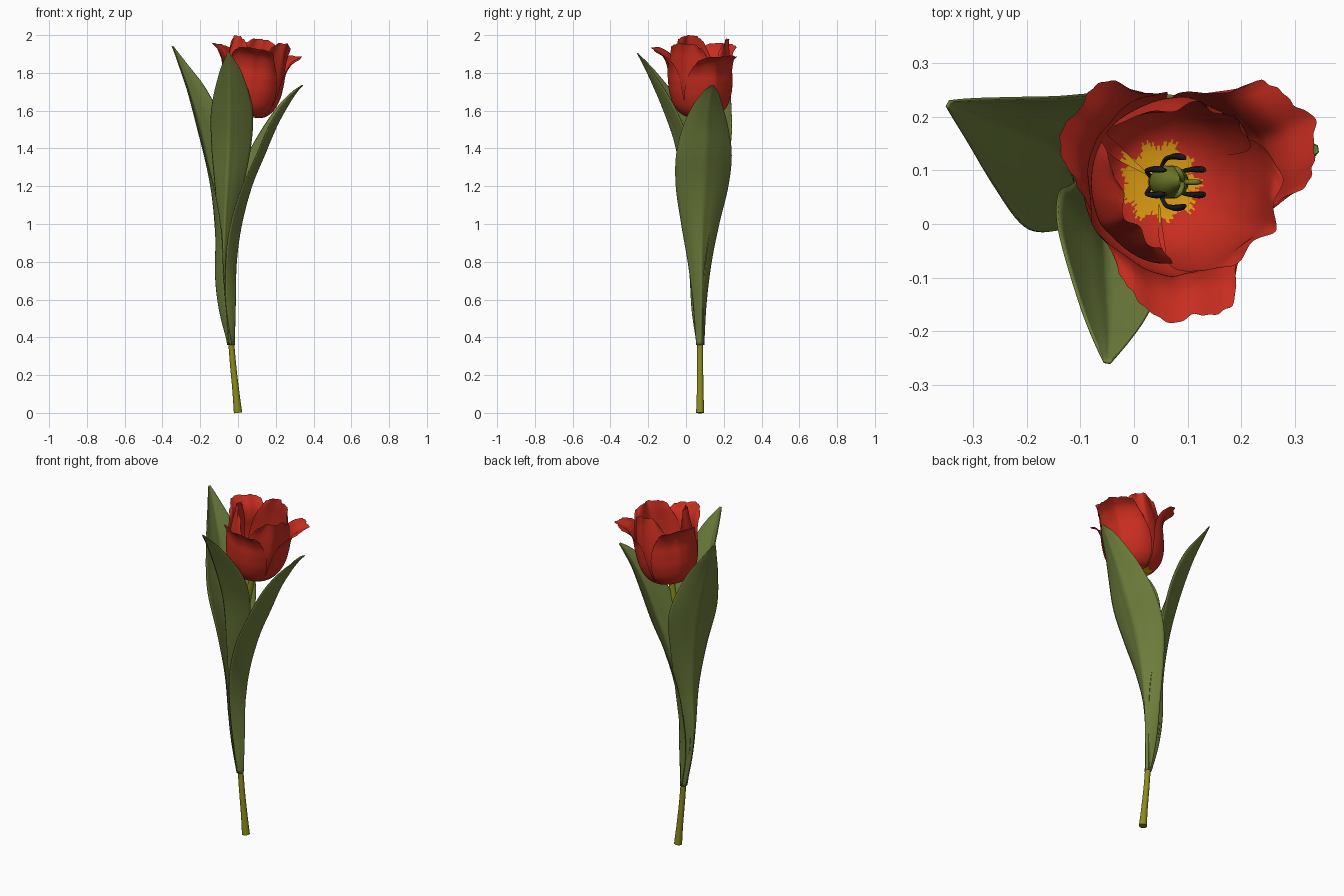
import bpy, bmesh, math
from mathutils import Vector, Matrix

if "Cube" in bpy.data.objects:
    bpy.data.objects.remove(bpy.data.objects["Cube"])


def material(name, rgb):
    m = bpy.data.materials.new(name)
    m.diffuse_color = (*rgb, 1)
    m.use_nodes = True
    m.node_tree.nodes["Principled BSDF"].inputs["Base Color"].default_value = m.diffuse_color
    return m


RED = material("petal red", (0.58, 0.026, 0.014))
YELLOW = material("petal base yellow", (0.74, 0.34, 0.006))
LEAF = material("leaf green", (0.155, 0.208, 0.045))
STEM = material("stem olive", (0.26, 0.26, 0.012))
DARK = material("stamen black", (0.012, 0.012, 0.010))
PISTIL = material("pistil green", (0.16, 0.19, 0.02))


def sample(rows, t):
    """Smooth interpolation through rows of numbers, t in 0..1."""
    n = len(rows) - 1
    i = min(int(t * n), n - 1)
    f = t * n - i
    p = [rows[max(0, min(n, i + k))] for k in (-1, 0, 1, 2)]
    return [0.5 * (2 * b + (c - a) * f + (2 * a - 5 * b + 4 * c - d) * f * f
                   + (3 * b - a - 3 * c + d) * f ** 3) for a, b, c, d in zip(*p)]


def grid_object(name, func, nu, nv, mats, closed=False, thick=0, rule=None, matrix=None,
                inward=False):
    """Surface from func(u, v); closed makes a capped tube around v."""
    bm = bmesh.new()
    cols = nv if closed else nv + 1
    g = [[bm.verts.new(func(i / nu, j / nv)) for j in range(cols)] for i in range(nu + 1)]
    for i in range(nu):
        for j in range(nv):
            k = (j + 1) % cols
            f = bm.faces.new((g[i][j], g[i][k], g[i + 1][k], g[i + 1][j]))
            f.smooth = True
            if rule:
                f.material_index = rule((i + .5) / nu, (j + .5) / nv)
    if inward:
        bmesh.ops.reverse_faces(bm, faces=bm.faces)
    if closed:
        bm.faces.new(g[0])
        bm.faces.new(g[-1])
        bmesh.ops.recalc_face_normals(bm, faces=bm.faces)
    me = bpy.data.meshes.new(name)
    bm.to_mesh(me)
    bm.free()
    ob = bpy.data.objects.new(name, me)
    bpy.context.collection.objects.link(ob)
    for m in mats:
        me.materials.append(m)
    if matrix:
        ob.matrix_world = matrix
    if thick:
        s = ob.modifiers.new("thickness", 'SOLIDIFY')
        s.thickness = thick
        s.offset = 0
    return ob


def tube(name, rows, mat, nu=24, nv=14, matrix=None):
    """Round tube through rows of x, y, z, radius."""
    def point(u, v):
        x, y, z, r = sample(rows, u)
        a = Vector(sample(rows, max(0, u - .02))[:3])
        b = Vector(sample(rows, min(1, u + .02))[:3])
        t = (b - a).normalized()
        side = t.cross(Vector((0, 1, 0.01))).normalized()
        up = t.cross(side)
        w = v * math.tau
        return Vector((x, y, z)) + r * (math.cos(w) * side + math.sin(w) * up)
    return grid_object(name, point, nu, nv, [mat], closed=True, matrix=matrix)


# stem
tube("stem", [(0.0, .075, 0, .022), (-.012, .075, .12, .018), (-.03, .075, .3, .016),
              (-.05, .075, .6, .016), (-.05, .075, .9, .016), (-.025, .077, 1.2, .016),
              (.015, .078, 1.42, .016), (.047, .078, 1.59, .018)], STEM, 48)


# leaves: midrib x, y, z, half width, depth of the fold
def leaf(name, azimuth, rows, power=1.7):
    a = math.radians(azimuth)
    out = Vector((math.cos(a), math.sin(a), 0))
    side = Vector((-math.sin(a), math.cos(a), 0))

    def point(u, v):
        x, y, z, w, depth = sample(rows, u)
        t = 2 * v - 1
        groove = .12 * math.exp(-(t / .15) ** 2)
        fold = depth * (abs(t) ** power - groove)
        wave = .006 * math.sin(u * 13 + t * 2) * t * t * math.sin(math.pi * u)
        return Vector((x, y, z)) + side * w * t - out * (fold + wave)
    grid_object(name, point, 60, 20, [LEAF], thick=.005)


leaf("right_leaf", 8, [
    (-.021, .077, .36, .020, .014), (-.020, .080, .58, .034, .050), (-.015, .080, .80, .062, .055),
    (.012, .084, 1.0, .100, .062), (.065, .094, 1.2, .140, .065), (.135, .103, 1.37, .148, .062),
    (.200, .110, 1.52, .118, .050), (.262, .120, 1.63, .076, .035), (.310, .132, 1.70, .040, .015),
    (.342, .140, 1.735, .006, 0)])
leaf("back_left_leaf", 150, [
    (-.050, .083, .36, .020, .014), (-.092, .088, .54, .034, .055), (-.112, .093, .72, .045, .070),
    (-.112, .100, .95, .070, .065), (-.135, .120, 1.2, .110, .065), (-.182, .148, 1.45, .143, .068),
    (-.250, .178, 1.69, .098, .050), (-.310, .207, 1.85, .042, .020), (-.346, .224, 1.94, .006, 0)])
leaf("front_leaf", 260, [
    (-.040, .060, .36, .018, .014), (-.070, .050, .60, .030, .045), (-.076, .034, .80, .036, .055),
    (-.070, .016, 1.0, .045, .062), (-.060, -.010, 1.2, .074, .075), (-.050, -.046, 1.42, .106, .088),
    (-.046, -.112, 1.61, .110, .080), (-.045, -.200, 1.80, .060, .035),
    (-.050, -.258, 1.905, .006, 0)], 1.45)

# flower frame, leaning toward +x
TILT = Matrix.Translation((.047, .078, 1.572)) @ Matrix.Rotation(math.radians(8.5), 4, 'Y')

# petal profiles: radius, height, half angle
INNER = [(.012, .0, 62), (.080, .010, 58), (.125, .055, 58), (.148, .125, 60),
         (.156, .205, 60), (.152, .290, 57), (.144, .365, 51), (.142, .415, 40)]
OUTER = [(.014, -.004, 62), (.088, .004, 60), (.137, .050, 60), (.162, .120, 60),
         (.170, .195, 58), (.173, .265, 54), (.198, .325, 46), (.252, .365, 35)]


def petal(name, azimuth, rows, reach=1.0, rise=1.0):
    az = math.radians(azimuth)

    def point(u, v):
        t = 2 * v - 1
        ruffle = .007 * math.sin(t * 15 + azimuth) + .005 * math.sin(t * 31 + 2 * azimuth)
        k = u * (1 - .16 * abs(t) ** 3 + ruffle * u ** 4 - .012 * u ** 4)
        r, h, _ = sample(rows, k)
        ang = sample(rows, u)[2]
        # rippled rim and a soft crease along the middle
        r += .007 * u ** 3 * math.sin(t * 8 + azimuth) + .006 * math.exp(-(t / .12) ** 2) * u
        r *= 1 + (reach - 1) * u ** 3
        w = az + math.radians(ang) * t
        return Vector((r * math.cos(w), r * math.sin(w), h * rise))

    def colour(u, v):
        return 1 if u < .125 + .015 * math.sin(v * 19) + .008 * math.sin(v * 90) else 0
    grid_object(name, point, 60, 48, [RED, YELLOW], rule=colour, matrix=TILT, inward=True)


for i, (az, reach, rise) in enumerate([(-30, 1.18, .99), (82, 1.0, 1.0), (210, .95, 1.0)]):
    petal(f"inner_petal_{i + 1}", az, INNER, reach, rise)
for i, (az, reach, rise) in enumerate([(27, 1.02, .97), (267, 1.02, .99), (150, 1.0, .98)]):
    petal(f"outer_petal_{i + 1}", az, OUTER, reach, rise)

# pistil with a three-lobed stigma
CORE = TILT @ Matrix.Rotation(math.radians(8), 4, 'Y')
tube("pistil", [(0, 0, 0, .020), (0, 0, .04, .030), (0, 0, .09, .030), (0, 0, .13, .018),
                (0, 0, .16, .009)], PISTIL, matrix=CORE)
for i in range(3):
    w = i * math.tau / 3
    c, s = math.cos(w), math.sin(w)
    tube(f"stigma_lobe_{i + 1}", [(0, 0, .150, .005), (.010 * c, .010 * s, .168, .005),
         (.024 * c, .024 * s, .172, .005), (.032 * c, .032 * s, .162, .003)],
         PISTIL, 12, 8, CORE)

# stamens
for i in range(6):
    w = (i + .5) * math.tau / 6
    c, s = math.cos(w), math.sin(w)
    tube(f"stamen_{i + 1}", [(.022 * c, .022 * s, .005, .004), (.042 * c, .042 * s, .04, .004),
         (.047 * c, .047 * s, .08, .005), (.048 * c, .048 * s, .11, .006),
         (.047 * c, .047 * s, .145, .006), (.044 * c, .044 * s, .17, .003)],
         DARK, 20, 8, CORE)
